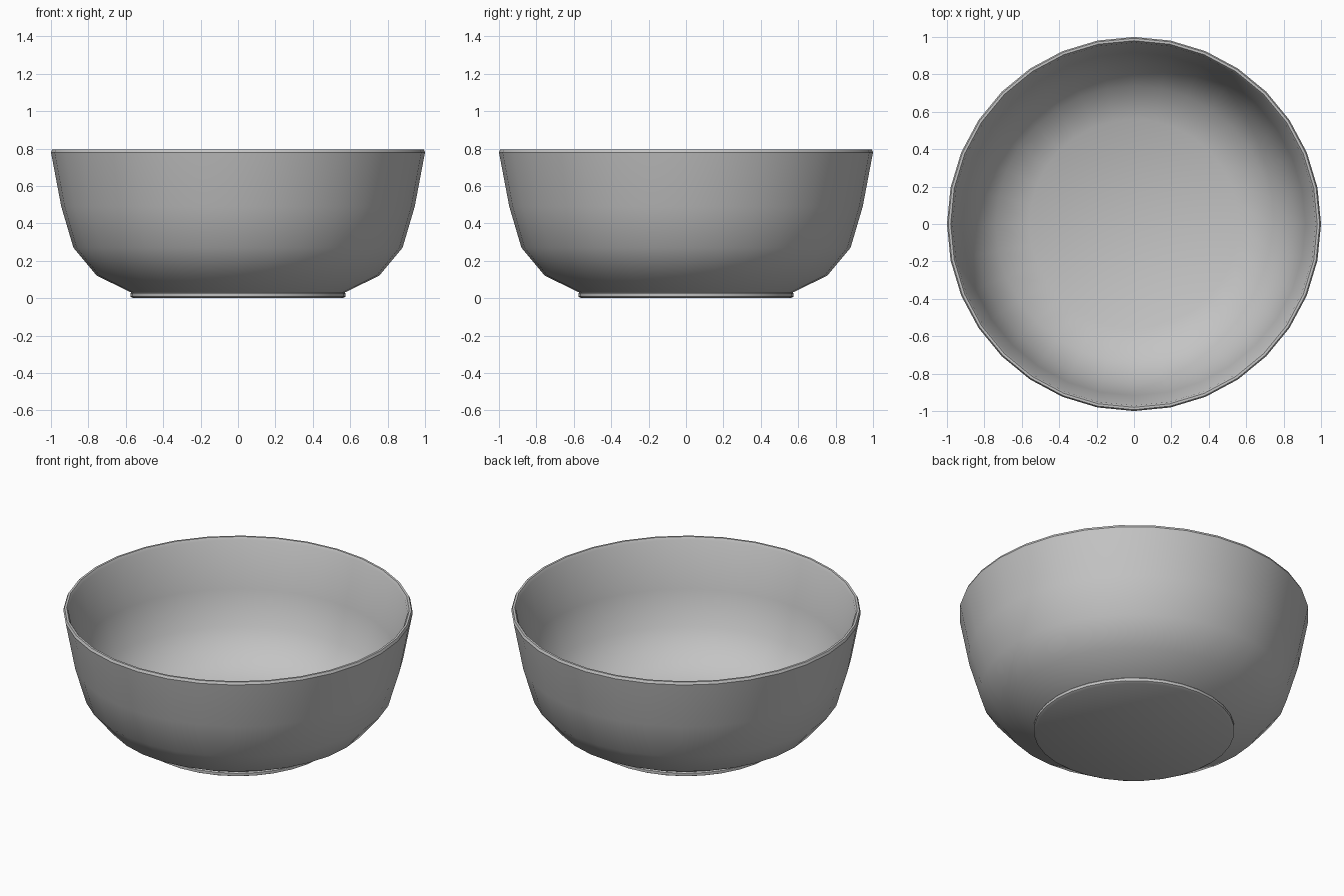
import bpy
import bmesh
import math

cube = bpy.data.objects.get("Cube")
if cube:
    bpy.data.objects.remove(cube, do_unlink=True)

SIDES = 32


def make_material(name, rgb):
    mat = bpy.data.materials.new(name)
    mat.use_nodes = True
    color = (*rgb, 1.0)
    mat.diffuse_color = color
    mat.node_tree.nodes["Principled BSDF"].inputs["Base Color"].default_value = color
    return mat


def lathe(name, profile, mat):
    """Spin a (radius, height) profile around z; zero radius closes to a pole."""
    bm = bmesh.new()
    verts = [bm.verts.new((r, 0, z)) for r, z in profile]
    edges = [bm.edges.new(pair) for pair in zip(verts, verts[1:])]
    bmesh.ops.spin(bm, geom=verts + edges, cent=(0, 0, 0), axis=(0, 0, 1),
                   angle=math.tau, steps=SIDES, use_merge=True)
    bmesh.ops.remove_doubles(bm, verts=bm.verts[:], dist=0.0005)
    bmesh.ops.recalc_face_normals(bm, faces=bm.faces[:])
    mesh = bpy.data.meshes.new(name)
    bm.to_mesh(mesh)
    bm.free()
    mesh.materials.append(mat)
    obj = bpy.data.objects.new(name, mesh)
    bpy.context.collection.objects.link(obj)
    bpy.ops.object.select_all(action="DESELECT")
    obj.select_set(True)
    bpy.context.view_layer.objects.active = obj
    bpy.ops.object.shade_smooth_by_angle(angle=math.radians(35))
    return obj


grey = make_material("plain grey", (0.55, 0.55, 0.55))

# Foot ring and base, outer wall, rounded lip, then inner wall and floor
foot = [(0, 0), (0.56, 0), (0.575, 0.008), (0.575, 0.025), (0.57, 0.03)]
outer_wall = [(0.755, 0.12), (0.88, 0.27), (0.945, 0.49), (1.0, 0.78)]
lip = [(0.993, 0.795), (0.98, 0.795), (0.97, 0.78)]
inner_wall = [(0.917, 0.495), (0.855, 0.285), (0.738, 0.143)]
floor = [(0.56, 0.056), (0, 0.056)]
lathe("bowl", foot + outer_wall + lip + inner_wall + floor, grey)
